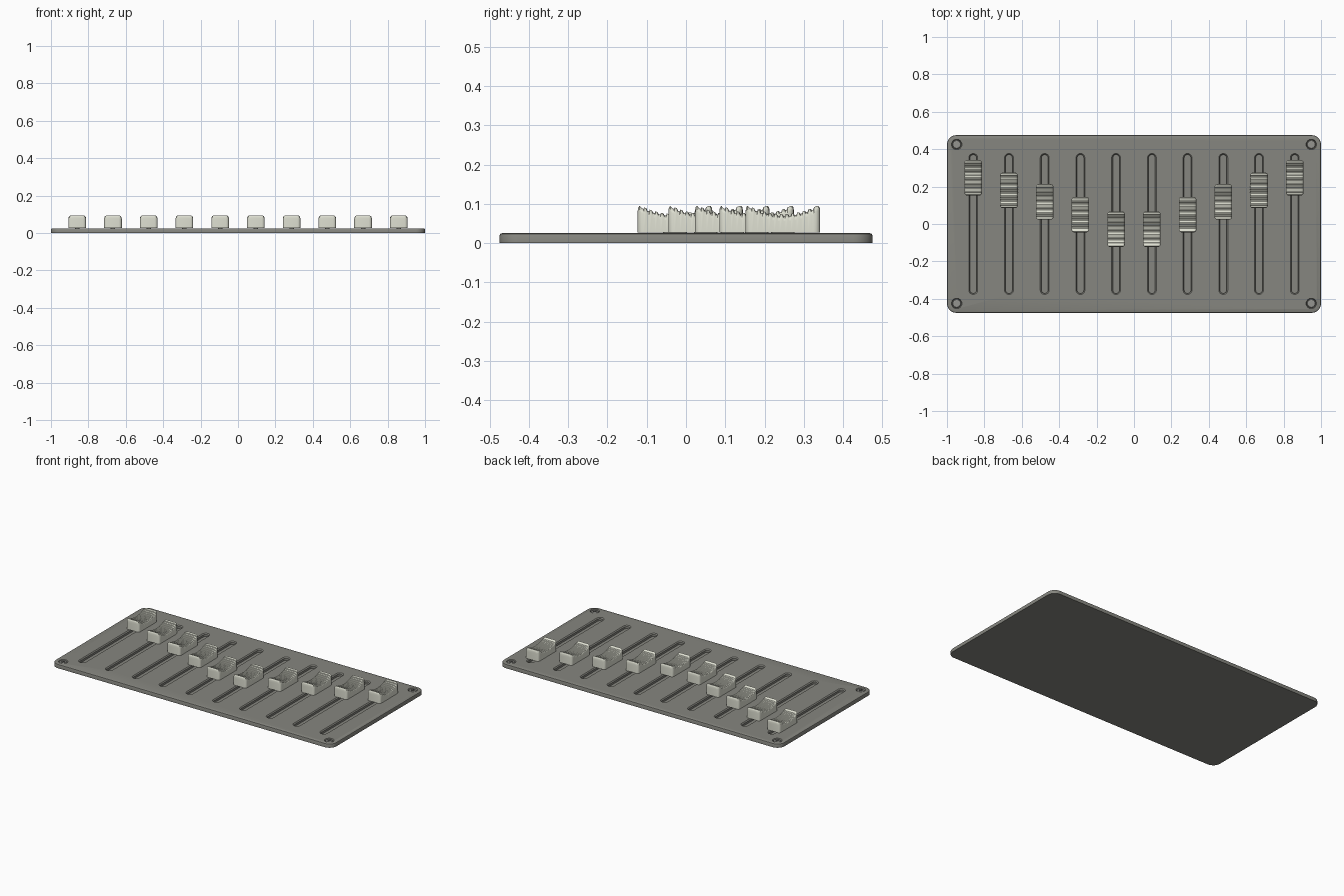
import bpy, bmesh
from math import sin, cos, pi, sqrt, radians

if "Cube" in bpy.data.objects:
    bpy.data.objects.remove(bpy.data.objects["Cube"])

TOP = 0.025


def material(name, rgb):
    m = bpy.data.materials.new(name)
    m.diffuse_color = (*rgb, 1)
    m.use_nodes = True
    m.node_tree.nodes["Principled BSDF"].inputs["Base Color"].default_value = m.diffuse_color
    return m


panel_grey = material("panel_grey", (0.24, 0.24, 0.215))
cap_cream = material("cap_cream", (0.73, 0.74, 0.64))
screw_grey = material("screw_grey", (0.3, 0.3, 0.28))


def outline(hx, hy, r, n=6):
    """Rounded rectangle outline, anticlockwise."""
    pts = []
    for k, (sx, sy) in enumerate([(1, 1), (-1, 1), (-1, -1), (1, -1)]):
        for i in range(n + 1):
            a = pi / 2 * (k + i / n)
            pts.append((sx * (hx - r) + r * cos(a), sy * (hy - r) + r * sin(a)))
    return pts


def loft(bm, rings):
    """Skin a list of equal-length rings and close both ends."""
    loops = [[bm.verts.new(p) for p in ring] for ring in rings]
    n = len(loops[0])
    for a, b in zip(loops, loops[1:]):
        for i in range(n):
            j = (i + 1) % n
            bm.faces.new((a[i], a[j], b[j], b[i]))
    bm.faces.new(loops[0][::-1])
    bm.faces.new(loops[-1])


def slab(bm, levels, hx, hy, r, x=0, y=0, n=6):
    """Stacked rounded rectangles; levels are (z, inset) pairs."""
    loft(bm, [[(x + px, y + py, z) for px, py in
               outline(hx - d, hy - d, max(r - d, 0.001), n)] for z, d in levels])


def finish(bm, name, mat=None):
    bmesh.ops.remove_doubles(bm, verts=bm.verts, dist=1e-5)
    bmesh.ops.recalc_face_normals(bm, faces=bm.faces)
    me = bpy.data.meshes.new(name)
    bm.to_mesh(me)
    bm.free()
    ob = bpy.data.objects.new(name, me)
    bpy.context.collection.objects.link(ob)
    if mat:
        me.materials.append(mat)
    return ob


def activate(ob):
    bpy.ops.object.select_all(action='DESELECT')
    ob.select_set(True)
    bpy.context.view_layer.objects.active = ob


def smooth(ob):
    activate(ob)
    bpy.ops.object.shade_smooth_by_angle(angle=radians(35))


def cut(ob, cutter):
    cutter.hide_render = True
    mod = ob.modifiers.new("cut", 'BOOLEAN')
    mod.object = cutter
    mod.operation = 'DIFFERENCE'
    mod.solver = 'EXACT'
    activate(ob)
    bpy.ops.object.modifier_apply(modifier=mod.name)
    bpy.data.objects.remove(cutter)


columns = [(i - 4.5) * 0.191 for i in range(10)]
heights = [0.247, 0.18, 0.118, 0.05, -0.028]
heights += heights[::-1]
corners = [(sx * 0.948, sy * 0.425) for sx in (-1, 1) for sy in (-1, 1)]

# Face plate with soft top edge
bm = bmesh.new()
slab(bm, [(0, 0), (0.019, 0), (0.0232, 0.0018), (TOP, 0.006)], 1.0, 0.475, 0.05, n=8)
panel = finish(bm, "face_plate", panel_grey)

# Slots with chamfered rims, and screw countersinks
bm = bmesh.new()
for x in columns:
    slab(bm, [(0.006, 0.007), (0.019, 0.007), (TOP, 0.001), (0.03, -0.004)],
         0.025, 0.378, 0.025, x)
for x, y in corners:
    slab(bm, [(0.01, 0.004), (0.018, 0.004), (TOP, 0), (0.03, -0.003)],
         0.028, 0.028, 0.028, x, y)
cut(panel, finish(bm, "cutter"))
smooth(panel)

# Screws with cross recess
for x, y in corners:
    bm = bmesh.new()
    slab(bm, [(0.009, 0), (0.019, 0), (0.0225, 0.003), (0.024, 0.009)],
         0.0235, 0.0235, 0.0235, x, y)
    screw = finish(bm, "screw", screw_grey)
    for hx, hy in ((0.015, 0.0035), (0.0035, 0.015)):
        bm = bmesh.new()
        slab(bm, [(0.017, 0), (0.03, 0)], hx, hy, 0.001, x, y, 1)
        cut(screw, finish(bm, "cutter"))
    smooth(screw)

# Fader cap profile: scooped top with stepped finger ridges
HALF_L, HALF_W, ROUND, RIDGES = 0.095, 0.047, 0.015, 12


def scoop(y):
    return 0.0695 + 0.0255 * (y / HALF_L) ** 2


profile = [(-HALF_L + d, scoop(HALF_L) - 0.012 + h)
           for d, h in ((0, 0), (0.0015, 0.008), (0.005, 0.012))]
step = 0.172 / RIDGES
for i in range(RIDGES):
    y0 = -0.086 + i * step
    for f, h in ((0.1, 0), (0.4, 0), (0.5, 0.005), (0.9, 0.005)):
        y = y0 + f * step
        profile.append((y, scoop(y) + h - 0.001))
profile += [(-y, z) for y, z in profile[2::-1]]


def cap_section(y, z):
    d = max(0, abs(y) - (HALF_L - ROUND))
    w = HALF_W - ROUND + sqrt(max(0, ROUND ** 2 - d ** 2))
    r = 0.013
    arc = [(w - r + r * cos(pi / 8 * i), z - r + r * sin(pi / 8 * i)) for i in range(5)]
    right = [(w, TOP + 0.002)] + arc
    return [(px, y, pz) for px, pz in right + [(-px, pz) for px, pz in right[::-1]]]


bm = bmesh.new()
loft(bm, [cap_section(y, z) for y, z in profile])
first = finish(bm, "fader_cap", cap_cream)
smooth(first)

# Stem that joins each cap to its slot
bm = bmesh.new()
slab(bm, [(0.005, 0), (0.035, 0)], 0.012, 0.03, 0.002, n=1)
stem = finish(bm, "fader_stem", panel_grey)

for i, (x, y) in enumerate(zip(columns, heights)):
    for part in (first, stem):
        ob = part if i == 0 else part.copy()
        if i:
            bpy.context.collection.objects.link(ob)
        ob.location = (x, y, 0)
